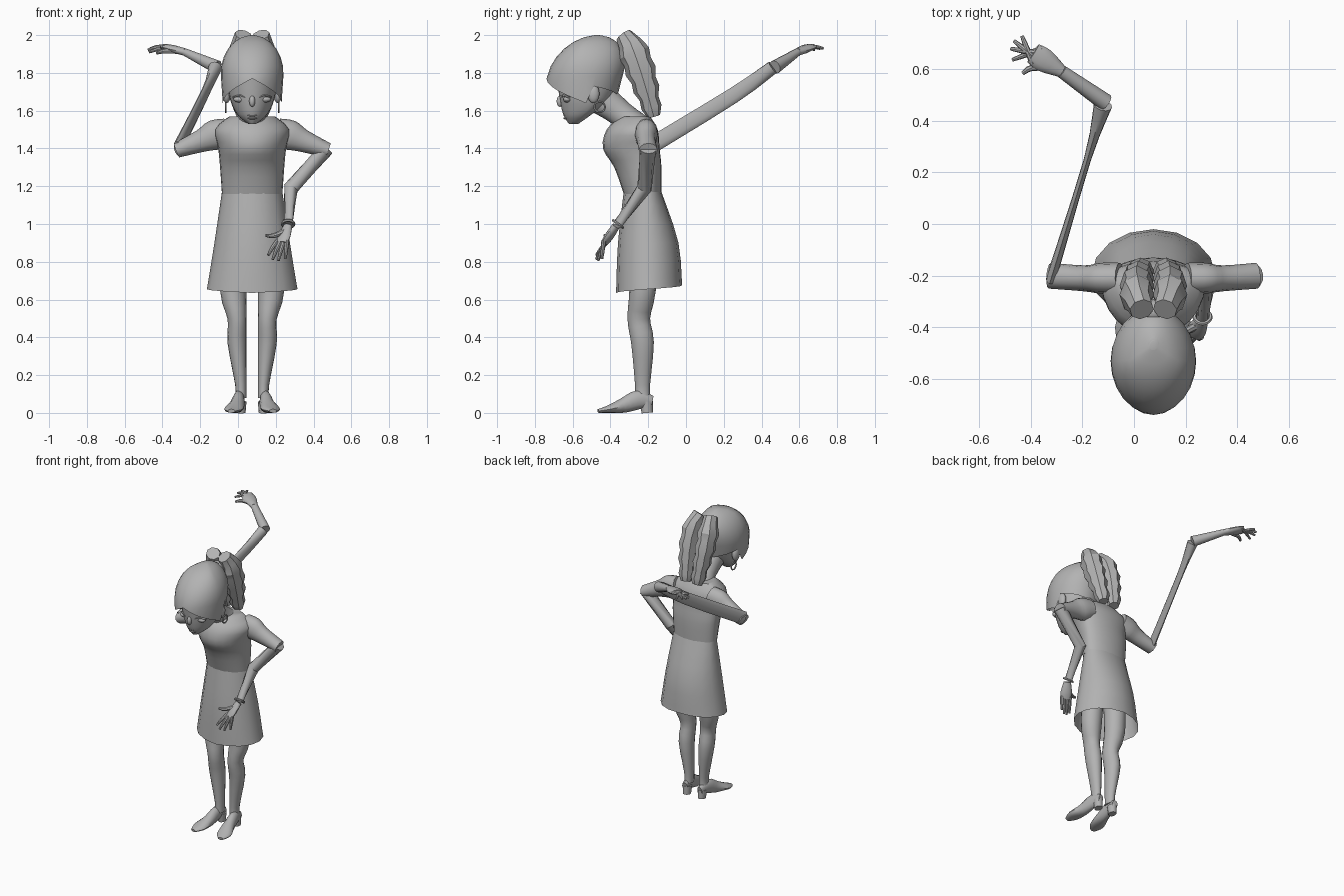
import bpy, bmesh, math
from mathutils import Vector

if "Cube" in bpy.data.objects:
    bpy.data.objects.remove(bpy.data.objects["Cube"], do_unlink=True)

CENTRE = .075          # the body's own centre line in x
UP = Vector((0, 0, 1))
BACK = Vector((0, 1, 0))
SIDEWAYS = Vector((1, 0, 0))

grey = bpy.data.materials.new("plain_grey")
grey.use_nodes = True
grey.diffuse_color = (.45, .45, .45, 1)
grey.node_tree.nodes["Principled BSDF"].inputs["Base Color"].default_value = grey.diffuse_color


def finish(ob, name, angle=40):
    ob.name = name
    ob.data.materials.clear()
    ob.data.materials.append(grey)
    bpy.ops.object.select_all(action='DESELECT')
    ob.select_set(True)
    bpy.context.view_layer.objects.active = ob
    bpy.ops.object.shade_smooth_by_angle(angle=math.radians(angle))


def smooth_rows(rows, steps):
    """Fill in rows between the given ones along a flowing curve."""
    result = []
    last = len(rows) - 1
    for i in range(last):
        before, start, end, after = (rows[max(i - 1, 0)], rows[i], rows[i + 1], rows[min(i + 2, last)])
        for step in range(steps):
            t = step / steps
            result.append([
                b + t / 2 * (c - a + t * (2 * a - 5 * b + 4 * c - d + t * (3 * (b - c) + d - a)))
                for a, b, c, d in zip(before, start, end, after)])
    return result + [rows[last]]


def skin(name, rings, closed, angle):
    """Bridge equal rings into one surface, with or without end caps."""
    bm = bmesh.new()
    rows = [[bm.verts.new(point) for point in ring] for ring in rings]
    for low, high in zip(rows, rows[1:]):
        for i in range(len(low)):
            bm.faces.new((low[i - 1], low[i], high[i], high[i - 1]))
    if closed:
        bm.faces.new(rows[0])
        bm.faces.new(rows[-1])
    bmesh.ops.recalc_face_normals(bm, faces=bm.faces)
    mesh = bpy.data.meshes.new(name)
    bm.to_mesh(mesh)
    bm.free()
    ob = bpy.data.objects.new(name, mesh)
    bpy.context.collection.objects.link(ob)
    finish(ob, name, angle)


def loft(name, levels, widest, sides=24, steps=3, rim=None, closed=True):
    """Stack egg-shaped rings: (z, front y, back y, half width)."""
    rings = []
    for k, (z, front, back, half) in enumerate(smooth_rows(levels, steps)):
        margin = (back - front) * .3
        middle = max(front + margin, min(back - margin, widest))
        ring = []
        for i in range(sides):
            turn = math.tau * i / sides
            depth = middle - front if math.cos(turn) > 0 else back - middle
            height = rim(min(turn, math.tau - turn) / math.pi) if rim and k == 0 else z
            ring.append((CENTRE + half * math.sin(turn), middle - depth * math.cos(turn), height))
        rings.append(ring)
    skin(name, rings, closed, 40)


def tube(name, points, up=UP, sides=12, steps=3, angle=40):
    """Sweep an oval along points: (x, y, z, radius along up, radius across)."""
    rows = smooth_rows(points, steps)
    spots = [Vector(row[:3]) for row in rows]
    rings = []
    for i, (x, y, z, along, across) in enumerate(rows):
        forward = spots[min(i + 1, len(spots) - 1)] - spots[max(i - 1, 0)]
        side = forward.cross(up).normalized()
        rise = side.cross(forward).normalized()
        turns = [math.tau * k / sides for k in range(sides)]
        rings.append([spots[i] + side * across * math.cos(t) + rise * along * math.sin(t) for t in turns])
    skin(name, rings, True, angle)


def mirrored(sign, points):
    """Place points given as distances from the centre line on one side."""
    return [(CENTRE + sign * x, *rest) for x, *rest in points]


def ball(name, location, size):
    bpy.ops.mesh.primitive_uv_sphere_add(segments=16, ring_count=8, location=location)
    bpy.context.object.scale = size
    finish(bpy.context.object, name)


def hoop(name, location, axis, radius, thickness):
    rotation = Vector(axis).to_track_quat('Z', 'Y').to_euler()
    bpy.ops.mesh.primitive_torus_add(location=location, rotation=rotation, major_radius=radius,
                                     minor_radius=thickness, major_segments=20, minor_segments=6)
    finish(bpy.context.object, name)


def hand(side, wrist, knuckle, half, first_tip, last_tip, thumb_tip):
    """Flat palm with four fanned fingers and a thumb."""
    wrist, knuckle, first_tip, last_tip, thumb_tip = map(
        Vector, (wrist, knuckle, first_tip, last_tip, thumb_tip))
    reach = knuckle - wrist
    across = reach.cross(UP).normalized() * half
    middle = wrist + reach * .6
    tube(side + "_palm", [(*wrist, .02, .024), (*middle, .02, half), (*knuckle, .014, half * .9)])
    for i, finger in enumerate(("index", "middle", "ring", "little")):
        share = i / 3
        base = knuckle - reach * .15 + across * (.75 - 1.5 * share)
        tip = first_tip.lerp(last_tip, share) + reach * .2 * math.sin(math.pi * share)
        bend = base.lerp(tip, .55) + UP * .006
        tube(f"{side}_{finger}_finger",
             [(*base, .012, .012), (*bend, .011, .011), (*tip, .007, .007)], sides=8)
    tube(side + "_thumb", [(*wrist.lerp(knuckle, .25), .017, .017),
                           (*middle.lerp(thumb_tip, .55), .013, .013),
                           (*thumb_tip, .008, .008)], sides=8)


def skirt_hem(turn):
    return .635 + .04 * turn


def hairline(turn):
    """Parted over the forehead, sweeping down to the ears, then level behind."""
    return 1.77 - .26 * turn if turn < .53 else 1.8 - .12 * turn


# Dress: bodice, and a skirt open at the bottom with a slanted hem
loft("bodice", [(1.16, -.33, -.13, .16), (1.3, -.38, -.13, .17), (1.4, -.44, -.14, .18),
                (1.5, -.42, -.15, .2), (1.57, -.35, -.19, .12)], -.21)
loft("skirt", [(.65, -.37, -.02, .24), (.9, -.36, -.04, .2), (1.17, -.33, -.13, .16)],
     -.2, sides=16, rim=skirt_hem, closed=False)

# Neck leaning forward to the bowed head
tube("neck", [(CENTRE, -.26, 1.5, .09, .11), (CENTRE, -.34, 1.58, .07, .07),
              (CENTRE, -.47, 1.68, .09, .07)], sides=16)

# Head and face
loft("head", [(1.53, -.62, -.57, .02), (1.58, -.65, -.5, .08), (1.67, -.67, -.39, .12),
              (1.83, -.69, -.35, .14)], -.52)
ball("nose", (CENTRE, -.667, 1.65), (.016, .018, .03))
ball("upper_lip", (CENTRE, -.635, 1.575), (.03, .014, .007))
ball("lower_lip", (CENTRE, -.635, 1.56), (.025, .014, .007))

# Hair cap: a dome leaning back toward its crown
dome = []
for degrees in range(-20, 90, 15):
    rise, spread = math.sin(math.radians(degrees)), math.cos(math.radians(degrees))
    lean = -.53 + .06 * rise
    dome.append((1.8 + .2 * rise, lean - .2 * spread, lean + .2 * spread, .166 * spread))
loft("hair_cap", dome, -.53, steps=1, rim=hairline, closed=False)
ball("hair_crown", (CENTRE, -.47, 1.99), (.03, .04, .01))
ball("hair_tie", (CENTRE, -.34, 1.9), (.06, .05, .06))

for sign, side in ((1, "left"), (-1, "right")):
    # Ponytail: two wavy locks with a groove between
    lock = []
    for k in range(10):
        t = k / 9
        swell = math.sin(math.pi * t ** .6)
        wave = .006 * (-1) ** k
        lock.append((.045 + .02 * swell, -.33 + .16 * t ** .7, 2 - .43 * t,
                     .04 + .04 * swell + wave, .042 + .02 * swell + wave))
    tube(side + "_ponytail_lock", mirrored(sign, lock), BACK, sides=8, steps=1, angle=30)

    # Eyes, lids, ears and hoop earrings
    ball(side + "_eye", (CENTRE + sign * .064, -.628, 1.66), (.036, .022, .017))
    tube(side + "_eyelid", mirrored(sign, [(.03, -.655, 1.665, .006, .008), (.06, -.648, 1.68, .006, .008),
                                           (.1, -.62, 1.67, .006, .008)]), sides=6)
    ball(side + "_ear", (CENTRE + sign * .135, -.49, 1.69), (.022, .032, .05))
    hoop(side + "_earring", (CENTRE + sign * .14, -.457, 1.62), SIDEWAYS, .028, .005)

    # Upper arms
    tube(side + "_upper_arm", mirrored(sign, [
        (.13, -.21, 1.49, .07, .06), (.2, -.21, 1.47, .08, .06),
        (.27, -.21, 1.44, .06, .05), (.4, -.2, 1.39, .04, .05)]))

    # Legs running up inside the skirt
    tube(side + "_leg", mirrored(sign, [
        (.06, -.23, .08, .04, .03), (.06, -.23, .15, .04, .03), (.08, -.23, .37, .06, .05),
        (.08, -.25, .5, .06, .05), (.1, -.23, .65, .07, .07), (.09, -.22, .95, .08, .07)]),
        BACK, sides=16)

    # Shoes turned slightly outward, with a low heel
    tube(side + "_shoe", mirrored(sign, [
        (.06, -.18, .06, .03, .02), (.07, -.25, .07, .05, .03), (.08, -.33, .04, .04, .04),
        (.1, -.41, .02, .02, .05), (.11, -.465, .01, .01, .02)]))
    tube(side + "_shoe_heel", mirrored(sign, [
        (.06, -.205, 0, .03, .025), (.06, -.21, .06, .035, .03)]), BACK, steps=1)

# Left arm bent down in front of the hip, with a bracelet
tube("left_forearm", [(.47, -.2, 1.4, .04, .045), (.28, -.22, 1.19, .04, .04),
                      (.265, -.36, 1, .025, .025)], steps=1)
hoop("bracelet", (.265, -.36, 1), (0, .6, .8), .031, .008)
hand("left", (.265, -.37, .99), (.23, -.43, .9), .038,
     (.16, -.475, .835), (.25, -.445, .815), (.147, -.43, .94))

# Right arm flung far back and up, flattened where it stretches
tube("right_forearm", [(-.32, -.21, 1.4, .045, .02), (-.18, .25, 1.68, .042, .014),
                       (-.12, .46, 1.83, .036, .036)])
tube("right_wrist", [(-.11, .47, 1.83, .037, .034), (-.28, .59, 1.91, .02, .025)])
hand("right", (-.28, .59, 1.91), (-.39, .66, 1.94), .046,
     (-.47, .635, 1.91), (-.433, .727, 1.93), (-.43, .583, 1.905))
